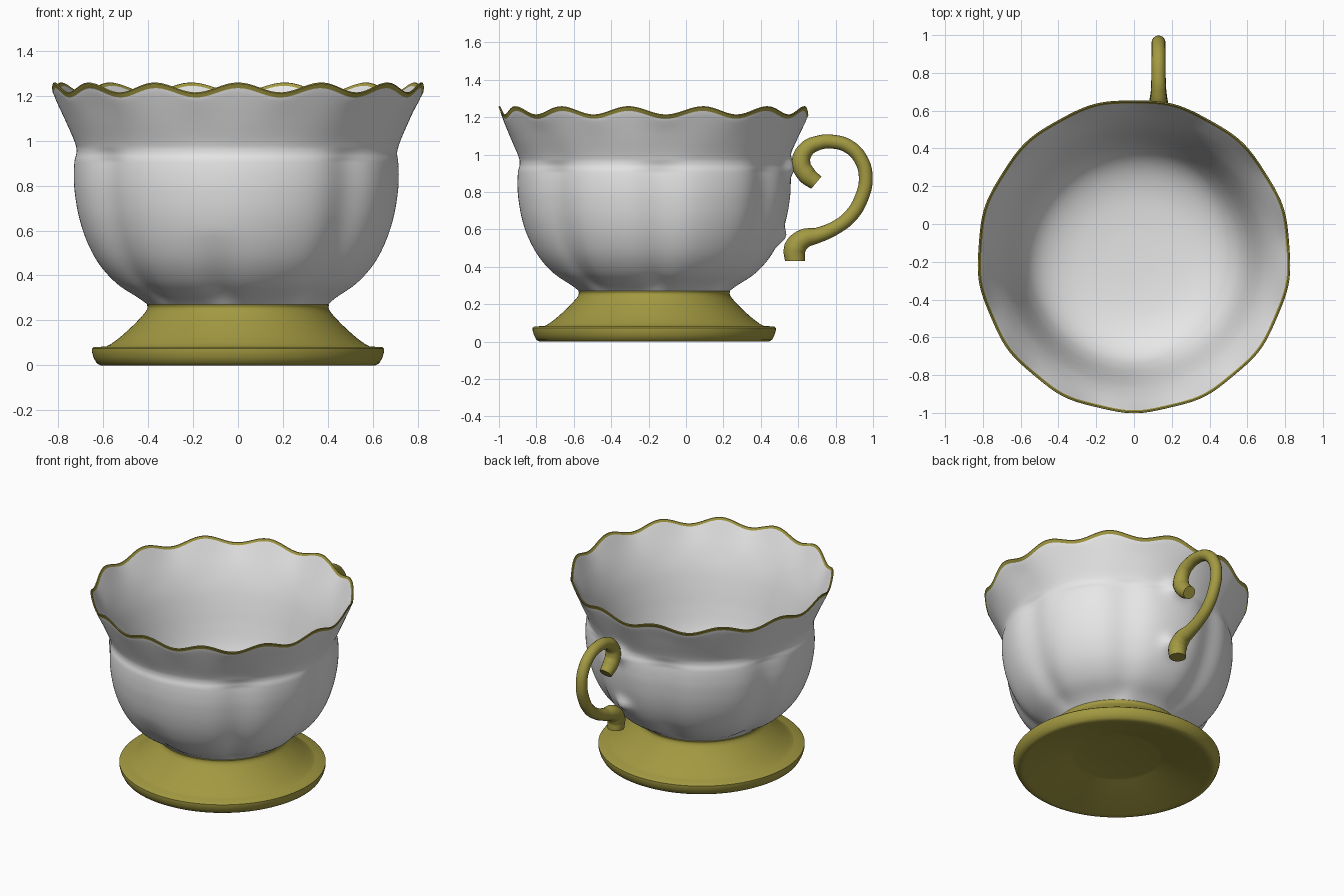
import bpy, bmesh, math
from mathutils import Vector

cube = bpy.data.objects.get("Cube")
if cube:
    bpy.data.objects.remove(cube, do_unlink=True)

CENTRE_Y = -0.17
SEGMENTS = 208


def material(name, rgb, roughness):
    m = bpy.data.materials.new(name)
    m.use_nodes = True
    m.diffuse_color = (*rgb, 1)
    bsdf = m.node_tree.nodes["Principled BSDF"]
    bsdf.inputs["Base Color"].default_value = (*rgb, 1)
    bsdf.inputs["Roughness"].default_value = roughness
    return m


white = material("white porcelain", (0.8, 0.8, 0.8), 0.4)
gold = material("olive gold", (0.365, 0.32, 0.053), 0.4)


def smooth_profile(points, steps=4):
    """Catmull-Rom curve through the profile points."""
    p = [Vector(q) for q in points]
    p = [2 * p[0] - p[1]] + p + [2 * p[-1] - p[-2]]
    out = []
    for a, b, c, d in zip(p, p[1:], p[2:], p[3:]):
        for i in range(steps):
            t = i / steps
            out.append(0.5 * (2 * b + (c - a) * t + (2 * a - 5 * b + 4 * c - d) * t ** 2
                              + (3 * b - a - 3 * c + d) * t ** 3))
    return out + [p[-2]]


def finish(ob):
    bpy.ops.object.select_all(action='DESELECT')
    ob.select_set(True)
    bpy.context.view_layer.objects.active = ob
    bpy.ops.object.shade_smooth_by_angle(angle=math.radians(40))


def revolve(name, sections, materials):
    """Sweep sections of (rows, shape, material index) round the axis; ends are capped."""
    bm = bmesh.new()
    rings = []
    for rows, shape, index in sections:
        for r0, z0 in rows:
            ring = []
            for i in range(SEGMENTS):
                a = math.tau * i / SEGMENTS          # angle from the front towards +x
                r, z = shape(r0, z0, a)
                ring.append(bm.verts.new((r * math.sin(a), CENTRE_Y - r * math.cos(a), z)))
            rings.append((ring, index))
    for (low, index), (high, next_index) in zip(rings, rings[1:]):
        for i in range(SEGMENTS):
            j = (i + 1) % SEGMENTS
            f = bm.faces.new((low[i], low[j], high[j], high[i]))
            f.material_index = max(index, next_index)
    bm.faces.new(rings[0][0][::-1])
    bm.faces.new(rings[-1][0])
    bmesh.ops.recalc_face_normals(bm, faces=bm.faces)
    mesh = bpy.data.meshes.new(name)
    bm.to_mesh(mesh)
    bm.free()
    ob = bpy.data.objects.new(name, mesh)
    bpy.context.collection.objects.link(ob)
    for m in materials:
        mesh.materials.append(m)
    finish(ob)


def clamp(v):
    return max(0.0, min(1.0, v))


def bump(offset, width):
    return math.exp(-(offset / width) ** 2)


def plain(r, z, a):
    return r, z


def scalloped(r, z, a):
    """Thirteen waves growing towards the rim."""
    flare = clamp((z - 0.97) / 0.25)
    wave = math.cos(13 * a + 0.6 * math.sin(a))
    return r + 0.004 * flare * wave, z + 0.022 * flare ** 2 * wave


GROOVES = [math.radians(g) for g in (-164, -110, -54, 43, 92, 145)]
FRONT_NOTCH = math.radians(-9)
HANDLE_ANGLE = math.pi - 0.18


def fluted(r, z, a):
    """Soft vertical grooves, and swellings where the handle joins."""
    fade = clamp((z - 0.27) / 0.06) * (0.25 + 0.75 * clamp((0.97 - z) / 0.06))
    fade *= clamp((1.24 - z) / 0.1)
    groove = sum(bump(math.remainder(a - g, math.tau), 0.16) for g in GROOVES)
    groove += clamp((0.6 - z) / 0.25) * bump(math.remainder(a - FRONT_NOTCH, math.tau), 0.16)
    swell = bump(z - 0.94, 0.055) + bump(z - 0.56, 0.05)
    side = bump(math.remainder(a - HANDLE_ANGLE, math.tau), 0.085)
    r += fade * (0.006 - 0.028 * groove) + 0.04 * swell * side
    return scalloped(r, z, a)


# Bowl: outer wall, gilded rim, inner wall
outer = smooth_profile([(0.39, 0.26), (0.44, 0.30), (0.535, 0.365), (0.612, 0.45), (0.666, 0.55),
                        (0.702, 0.66), (0.721, 0.77), (0.725, 0.85), (0.722, 0.91), (0.716, 0.95),
                        (0.726, 0.995), (0.767, 1.09), (0.809, 1.185), (0.819, 1.213)], 5)
rim = [(0.82, 1.215), (0.828, 1.232), (0.826, 1.237), (0.82, 1.236)]
inner = smooth_profile([(0.812, 1.222), (0.785, 1.17), (0.735, 1.07), (0.69, 0.96), (0.655, 0.84),
                        (0.625, 0.72), (0.59, 0.6), (0.54, 0.5), (0.46, 0.43), (0.34, 0.385),
                        (0.18, 0.365), (0.02, 0.36)])
revolve("bowl", [(outer, fluted, 0), (rim, scalloped, 1), (inner, scalloped, 0)], [white, gold])

# Foot: hollow underside, rounded edge, flared stem
base = [(0.02, 0.09), (0.27, 0.09), (0.29, 0.085), (0.58, 0.002), (0.595, 0.0), (0.612, 0.0),
        (0.63, 0.01), (0.643, 0.035), (0.65, 0.06), (0.65, 0.074), (0.642, 0.081),
        (0.585, 0.084), (0.575, 0.09)]
stem = smooth_profile([(0.565, 0.095), (0.525, 0.125), (0.48, 0.165), (0.44, 0.205),
                       (0.41, 0.24), (0.403, 0.26), (0.406, 0.27), (0.39, 0.276)], 3)
revolve("foot", [(base + stem, plain, 0)], [gold])

# Handle: scrolled tube, thicker at both ends (y, z, radius)
path = [(0.697, 0.85, 0.042), (0.645, 0.893, 0.05), (0.615, 0.955, 0.05), (0.64, 1.025, 0.044),
        (0.705, 1.062, 0.039), (0.785, 1.069, 0.037), (0.87, 1.043, 0.037), (0.935, 0.975, 0.037),
        (0.961, 0.875, 0.037), (0.937, 0.765, 0.037), (0.88, 0.672, 0.037), (0.8, 0.61, 0.037),
        (0.705, 0.569, 0.041), (0.625, 0.547, 0.053), (0.583, 0.5, 0.059), (0.583, 0.43, 0.053)]
curve = bpy.data.curves.new("handle", 'CURVE')
curve.dimensions = '3D'
curve.bevel_depth = 1.0
curve.bevel_resolution = 6
curve.resolution_u = 8
curve.use_fill_caps = True
spline = curve.splines.new('BEZIER')
spline.bezier_points.add(len(path) - 1)
for point, (y, z, radius) in zip(spline.bezier_points, path):
    point.co = (0.13, y, z)
    point.radius = radius
    point.handle_left_type = point.handle_right_type = 'AUTO'
curve.materials.append(gold)
handle = bpy.data.objects.new("handle", curve)
bpy.context.collection.objects.link(handle)
bpy.ops.object.select_all(action='DESELECT')
handle.select_set(True)
bpy.context.view_layer.objects.active = handle
bpy.ops.object.convert(target='MESH')
finish(bpy.context.view_layer.objects.active)
